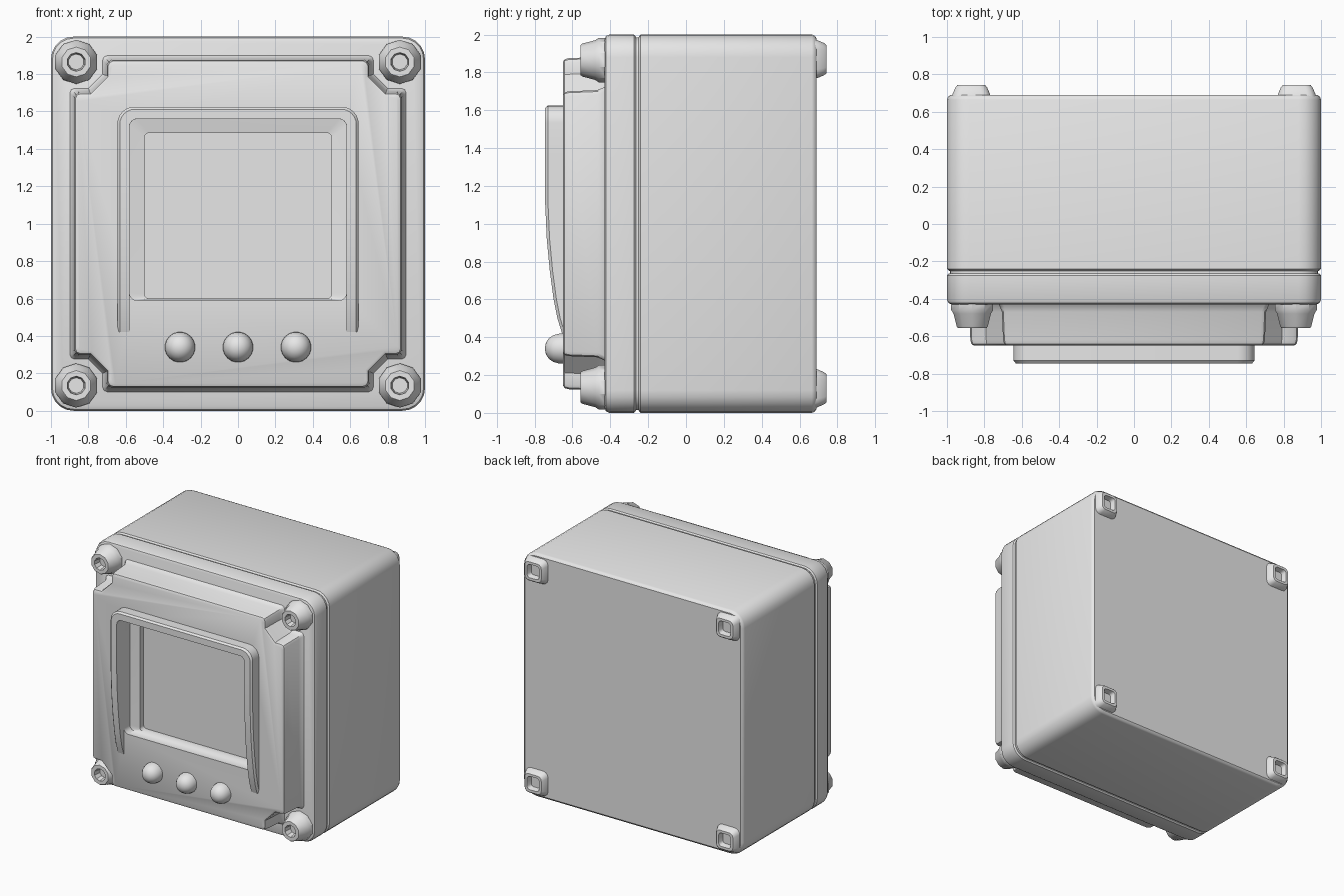
import bpy, bmesh
from math import sin, cos, pi, radians

cube = bpy.data.objects.get("Cube")
if cube:
    bpy.data.objects.remove(cube, do_unlink=True)

grey = bpy.data.materials.new("plain grey")
grey.use_nodes = True
grey.diffuse_color = (0.8, 0.8, 0.8, 1)
grey.node_tree.nodes["Principled BSDF"].inputs["Base Color"].default_value = (0.8, 0.8, 0.8, 1)


def rounded(half_x, z_low, z_high, radius, steps=5):
    """Rounded rectangle outline in x and z."""
    pts = []
    for k, (sx, z) in enumerate([(1, z_high - radius), (-1, z_high - radius),
                                 (-1, z_low + radius), (1, z_low + radius)]):
        for i in range(steps + 1):
            a = (k + i / steps) * pi / 2
            pts.append((sx * (half_x - radius) + radius * cos(a), z + radius * sin(a)))
    return pts


def circle(radius, sides):
    return [(radius * cos((i + 0.5) * 2 * pi / sides), radius * sin((i + 0.5) * 2 * pi / sides))
            for i in range(sides)]


def notched(o):
    """Square with stepped corners, grown outward by o."""
    a, n, m, c = 0.875 + o, 0.70 + o, 0.79 + 0.414 * o, 0.025
    quarter = [(a, n - c), (a - c * 0.3, n - c * 0.3), (a - c, n), (m, n),
               (n, m), (n, a - c), (n - c * 0.3, a - c * 0.3), (n - c, a)]
    pts = []
    for k in range(4):
        ca, sa = round(cos(k * pi / 2)), round(sin(k * pi / 2))
        pts += [(x * ca - z * sa, x * sa + z * ca + 1.0) for x, z in quarter]
    return pts


def loft(name, rings, centre=(0, 0), closed_path=False):
    """Skin a series of (outline, y) rings and cap both ends."""
    bm = bmesh.new()
    loops = [[bm.verts.new((x + centre[0], y, z + centre[1])) for x, z in pts] for pts, y in rings]
    for a, b in zip(loops, loops[1:]):
        for i in range(len(a)):
            j = (i + 1) % len(a)
            bm.faces.new((a[i], a[j], b[j], b[i]))
    bm.faces.new(loops[0])
    bm.faces.new(loops[-1])
    return finish(name, bm)


def finish(name, bm):
    bmesh.ops.recalc_face_normals(bm, faces=bm.faces)
    mesh = bpy.data.meshes.new(name)
    bm.to_mesh(mesh)
    bm.free()
    mesh.materials.append(grey)
    obj = bpy.data.objects.new(name, mesh)
    bpy.context.collection.objects.link(obj)
    parts.append(obj)
    return obj


def box_ring(inset, y):
    return rounded(1 - inset, inset, 2 - inset, 0.12 - inset), y


parts = []

# Enclosure, seal and lid
loft("rear_box", [box_ring(0.012, -0.25), box_ring(0, -0.24), box_ring(0, 0.665),
                  box_ring(0.006, 0.68), box_ring(0.02, 0.69)])
loft("seal", [box_ring(0.015, -0.29), box_ring(0.015, -0.23)])
loft("lid", [box_ring(0.01, -0.265), box_ring(0, -0.275), box_ring(0, -0.405),
             box_ring(0.008, -0.423), box_ring(0.025, -0.43)])

# Raised front panel with stepped display recess
panel = loft("front_panel", [(notched(0.03), -0.42), (notched(0.018), -0.44), (notched(0.006), -0.47),
                             (notched(0), -0.62), (notched(-0.006), -0.642), (notched(-0.02), -0.65)])
wide = rounded(0.58, 0.59, 1.56, 0.04)
narrow = rounded(0.5, 0.60, 1.485, 0.025)
cutter = loft("recess_cutter", [(wide, -0.80), (wide, -0.575), (narrow, -0.56), (narrow, -0.51)])
cutter.hide_render = True
mod = panel.modifiers.new("recess", 'BOOLEAN')
mod.object = cutter
mod.operation = 'DIFFERENCE'
mod.solver = 'EXACT'
bpy.context.view_layer.objects.active = panel
bpy.ops.object.modifier_apply(modifier="recess")
parts.remove(cutter)
bpy.data.objects.remove(cutter, do_unlink=True)

# Hood around the display: a swept arch whose legs sink into the panel
side = [(0.42, -0.655), (0.5, -0.68), (0.6, -0.70), (0.75, -0.72),
        (0.92, -0.736), (1.12, -0.745), (1.35, -0.745)]


def arch(half, top, radius):
    pts = [(half, z, y) for z, y in side]
    for i in range(7):
        a = i / 6 * pi / 2
        pts.append((half - radius + radius * cos(a), top - radius + radius * sin(a), -0.745))
    return pts + [(-x, z, y) for x, z, y in reversed(pts)]


bm = bmesh.new()
outer, crest, inner = arch(0.645, 1.625, 0.09), arch(0.632, 1.612, 0.08), arch(0.58, 1.56, 0.04)
sections = []
for o, c, n in zip(outer, crest, inner):
    section = [(o[0], -0.64, o[1]), (o[0], min(o[2] + 0.015, -0.64), o[1]),
               (c[0], c[2], c[1]), (n[0], n[2], n[1]), (n[0], -0.64, n[1])]
    sections.append([bm.verts.new(p) for p in section])
for a, b in zip(sections, sections[1:]):
    for i in range(5):
        j = (i + 1) % 5
        bm.faces.new((a[i], a[j], b[j], b[i]))
bm.faces.new(sections[0])
bm.faces.new(sections[-1])
finish("display_hood", bm)

# Push buttons
for label, x in (("right", -0.31), ("middle", 0), ("left", 0.31)):
    dome = [(0.082, -0.64), (0.08, -0.67), (0.072, -0.70), (0.055, -0.725), (0.032, -0.74), (0.01, -0.745)]
    loft(label + "_button", [(circle(r, 20), y) for r, y in dome], (x, 0.34))

# Corner screws in front and hollow feet behind
screw = [(0.118, -0.42), (0.118, -0.46), (0.105, -0.48), (0.087, -0.548),
         (0.08, -0.557), (0.05, -0.557), (0.042, -0.50)]
foot = [(0.105, 0.67), (0.10, 0.695), (0.085, 0.73), (0.075, 0.742), (0.055, 0.742), (0.045, 0.70)]
for side_name, sx in (("right", -1), ("left", 1)):
    for level, sz in (("lower", -1), ("upper", 1)):
        label = level + "_" + side_name
        loft(label + "_screw", [(circle(r, 10), y) for r, y in screw], (sx * 0.865, 1 + sz * 0.865))
        loft(label + "_foot", [(rounded(r, -r, r, r * 0.45, 3), y) for r, y in foot],
             (sx * 0.87, 1 + sz * 0.87))

# Soft shading with crisp edges
bpy.ops.object.select_all(action='DESELECT')
for obj in parts:
    obj.select_set(True)
bpy.context.view_layer.objects.active = panel
bpy.ops.object.shade_smooth_by_angle(angle=radians(35))
